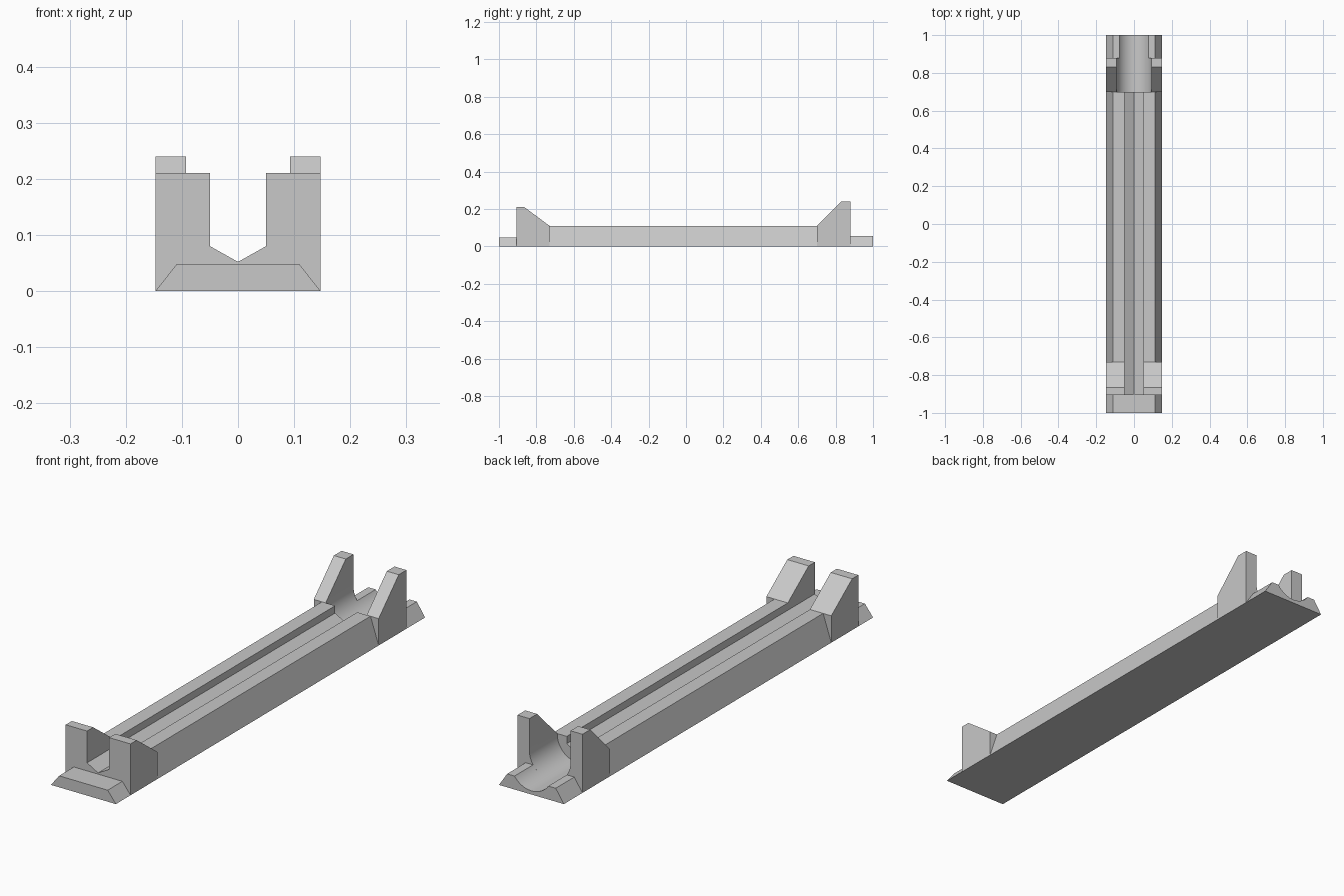
import bpy
import bmesh
from math import asin, cos, sin, pi, radians

cube = bpy.data.objects.get("Cube")
if cube:
    bpy.data.objects.remove(cube, do_unlink=True)

grey = bpy.data.materials.new("plain grey")
grey.use_nodes = True
colour = (0.58, 0.58, 0.58, 1)
grey.diffuse_color = colour
grey.node_tree.nodes["Principled BSDF"].inputs["Base Color"].default_value = colour

HALF, TOP_HALF = 0.147, 0.11      # half widths of the base and of the rail top
RAIL_H = 0.11
RADIUS, CENTRE_Z = 0.093, 0.108   # round cradle at the back


def mirrored(right):
    """Complete a half profile whose last point lies on the centre line."""
    return right + [(-x, z) for x, z in reversed(right[:-1])]


def v_groove(outer, height):
    return mirrored(outer + [(0.05, height), (0.05, 0.08), (0, 0.052)])


def round_groove(outer, height):
    """Vertical walls above the centre, a circular trough below it."""
    drop = max(0, CENTRE_Z - height)
    start = asin(drop / RADIUS)
    steps = 16
    arc = []
    for i in range(steps + 1):
        a = start + (pi / 2 - start) * i / steps
        arc.append((RADIUS * cos(a), CENTRE_Z - RADIUS * sin(a)))
    arc[-1] = (0, CENTRE_Z - RADIUS)
    wall = [(RADIUS, height)] if height > CENTRE_Z else []
    return mirrored(outer + wall + arc)


def sloped(height):
    return [(HALF, 0), (TOP_HALF, height)]


def upright(height):
    return [(HALF, 0), (HALF, height)]


def loft(name, sections):
    """Skin a list of (y, profile) sections and close both ends."""
    bm = bmesh.new()
    rings = [[bm.verts.new((x, y, z)) for x, z in prof] for y, prof in sections]
    for a, b in zip(rings, rings[1:]):
        for i in range(len(a)):
            j = (i + 1) % len(a)
            bm.faces.new((a[i], a[j], b[j], b[i]))
    bm.faces.new(rings[0])
    bm.faces.new(rings[-1][::-1])
    bmesh.ops.recalc_face_normals(bm, faces=bm.faces)
    mesh = bpy.data.meshes.new(name)
    bm.to_mesh(mesh)
    bm.free()
    mesh.materials.append(grey)
    obj = bpy.data.objects.new(name, mesh)
    bpy.context.collection.objects.link(obj)
    bpy.ops.object.select_all(action="DESELECT")
    obj.select_set(True)
    bpy.context.view_layer.objects.active = obj
    bpy.ops.object.shade_smooth_by_angle(angle=radians(20))
    return obj


# Low lip at the front
lip = mirrored(sloped(0.047) + [(0, 0.047)])
loft("front_lip", [(-1, lip), (-0.905, lip)])

# Front posts with ramps down to the rail
loft("front_posts", [(y, v_groove(upright(h), h)) for y, h in
                     ((-0.905, 0.21), (-0.865, 0.21), (-0.73, RAIL_H))])

# Long grooved rail
rail = v_groove(sloped(RAIL_H), RAIL_H)
loft("rail", [(-0.73, rail), (0.70, rail)])

# Back posts around the round cradle
loft("back_posts", [(y, round_groove(upright(h), h)) for y, h in
                    ((0.70, RAIL_H), (0.83, 0.24), (0.88, 0.24))])

# Low cradle lip at the back
cradle = round_groove(sloped(0.055), 0.055)
loft("back_lip", [(0.88, cradle), (1, cradle)])
